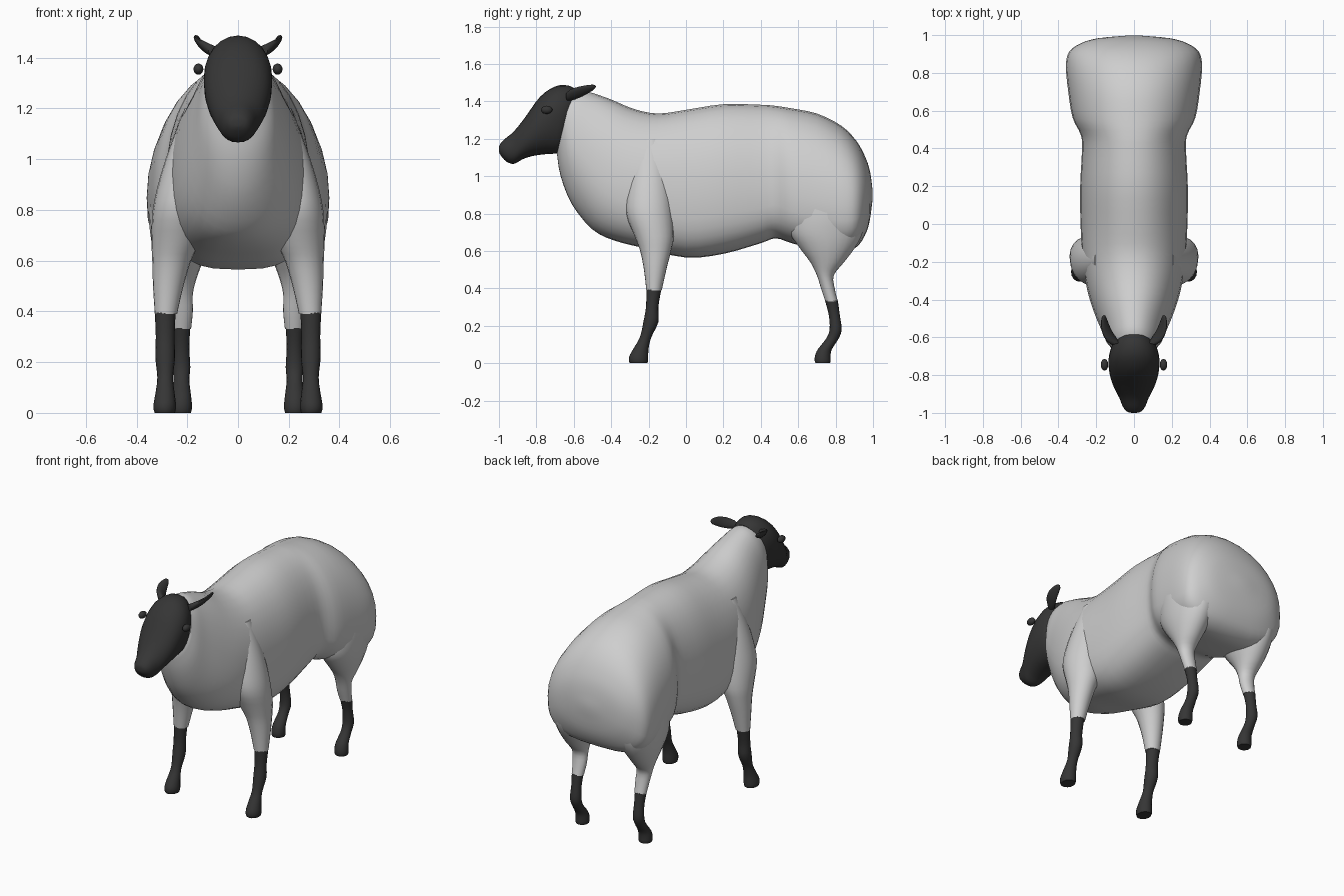
import bpy, bmesh, math
from mathutils import Vector


def material(name, v):
    m = bpy.data.materials.new(name)
    m.diffuse_color = (v, v, v, 1)
    return m


WOOL = material("pale_wool", 0.62)
DARK = material("dark_skin", 0.036)


def refine(rows, steps):
    """Catmull-Rom interpolation between rows of section values."""
    out = []
    for i in range(len(rows) - 1):
        a, b, c, d = (rows[max(i - 1, 0)], rows[i], rows[i + 1], rows[min(i + 2, len(rows) - 1)])
        for k in range(steps):
            t = k / steps
            out.append([0.5 * (2 * q + (r - p) * t + (2 * p - 5 * q + 4 * r - s) * t * t
                               + (3 * q - p - 3 * r + s) * t ** 3)
                        for p, q, r, s in zip(a, b, c, d)])
    return out + [list(rows[-1])]


def power(v, e):
    return math.copysign(abs(v) ** (2 / e), v)


def upright_ring(row, n):
    """Section from top point to bottom point: yt, zt, yb, zb, half width, widest height, lower squareness."""
    yt, zt, yb, zb, hw, mid, e = row
    pts = []
    for k in range(n):
        a = 2 * math.pi * k / n
        c, s = math.cos(a), math.sin(a)
        ex = 2.1 if s >= 0 else e
        f = mid + power(s, ex) * (1 - mid if s >= 0 else mid)
        pts.append((hw * power(c, ex), yb + (yt - yb) * f, zb + (zt - zb) * f))
    return pts


def level_ring(row, n):
    """Horizontal oval: z, y range, x range."""
    z, y0, y1, x0, x1 = row
    return [((x0 + x1) / 2 + (x1 - x0) / 2 * math.cos(2 * math.pi * k / n),
             (y0 + y1) / 2 + (y1 - y0) / 2 * math.sin(2 * math.pi * k / n), z) for k in range(n)]


def loft(name, rows, ring, mat, n=24, steps=3, mirror=False):
    bm = bmesh.new()
    rings = [[bm.verts.new(p) for p in ring(r, n)] for r in refine(rows, steps)]
    for a, b in zip(rings, rings[1:]):
        for k in range(n):
            bm.faces.new((a[k], a[(k + 1) % n], b[(k + 1) % n], b[k]))
    bm.faces.new(rings[0])
    bm.faces.new(rings[-1])
    return finish(name, bm, mat, mirror)


def finish(name, bm, mat, mirror):
    bmesh.ops.recalc_face_normals(bm, faces=bm.faces)
    me = bpy.data.meshes.new(name)
    bm.to_mesh(me)
    bm.free()
    me.materials.append(mat)
    ob = bpy.data.objects.new(name, me)
    bpy.context.collection.objects.link(ob)
    if mirror:
        ob.modifiers.new("mirror", "MIRROR").use_mirror_merge = False
    bpy.ops.object.select_all(action="DESELECT")
    ob.select_set(True)
    bpy.context.view_layer.objects.active = ob
    bpy.ops.object.shade_smooth_by_angle(angle=math.radians(50))
    return ob


# Woolly body, neck to rump
loft("body", [
    (-.61, 1.455, -.69, 1.12, .118, .5, 2),
    (-.56, 1.46, -.67, 1.0, .145, .45, 2),
    (-.50, 1.445, -.61, .85, .172, .45, 2),
    (-.40, 1.41, -.50, .715, .215, .42, 2.2),
    (-.28, 1.36, -.38, .655, .25, .42, 2.5),
    (-.15, 1.335, -.22, .615, .272, .42, 2.8),
    (.0, 1.355, .0, .565, .283, .4, 3),
    (.2, 1.385, .2, .585, .285, .4, 3),
    (.4, 1.382, .4, .642, .275, .38, 3),
    (.47, 1.377, .48, .668, .283, .38, 3),
    (.55, 1.365, .57, .64, .325, .36, 3),
    (.7, 1.335, .7, .61, .348, .36, 3),
    (.83, 1.27, .83, .59, .36, .38, 3),
    (.91, 1.19, .91, .62, .345, .4, 3),
    (.96, 1.10, .955, .68, .28, .45, 2.6),
    (.985, 1.02, .982, .76, .19, .45, 2.3),
    (.998, .92, .998, .88, .03, .5, 2)], upright_ring, WOOL, n=32)

# Dark face, poll to muzzle
loft("head", [
    (-.585, 1.462, -.672, 1.135, .10, .55, 2.2),
    (-.63, 1.485, -.69, 1.122, .122, .55, 2.2),
    (-.70, 1.48, -.75, 1.118, .135, .55, 2.2),
    (-.78, 1.425, -.82, 1.108, .128, .5, 2.2),
    (-.86, 1.315, -.875, 1.09, .105, .5, 2.2),
    (-.92, 1.24, -.92, 1.066, .078, .5, 2.2),
    (-.97, 1.198, -.96, 1.078, .06, .5, 2.2),
    (-.995, 1.17, -.99, 1.11, .038, .5, 2.2),
    (-1.0, 1.15, -1.0, 1.13, .01, .5, 2)], upright_ring, DARK, n=24)

# Front legs: shoulder in wool, shin and hoof dark
loft("front_shoulder", [
    (1.2, -.24, -.14, .15, .21), (1.05, -.29, -.10, .12, .268),
    (.92, -.315, -.08, .12, .31), (.8, -.32, -.07, .13, .336),
    (.68, -.275, -.065, .15, .341), (.6, -.245, -.08, .185, .338),
    (.5, -.225, -.105, .215, .335), (.39, -.212, -.13, .24, .328)],
    level_ring, WOOL, n=20, mirror=True)
loft("front_shin", [
    (.395, -.212, -.132, .246, .328), (.3, -.214, -.148, .25, .324),
    (.22, -.228, -.148, .248, .326), (.14, -.246, -.185, .256, .318),
    (.08, -.28, -.2, .25, .325), (.04, -.302, -.202, .245, .332),
    (.015, -.305, -.203, .245, .333), (0, -.3, -.206, .249, .328)],
    level_ring, DARK, n=16, mirror=True)

# Hind legs: thigh in wool, shin and hoof dark
loft("hind_thigh", [
    (.95, .56, .92, .10, .34), (.8, .55, .955, .09, .352),
    (.7, .555, .945, .11, .345), (.62, .605, .905, .13, .33),
    (.54, .665, .845, .16, .305), (.47, .70, .79, .178, .28),
    (.4, .722, .795, .178, .268), (.33, .745, .812, .185, .26)],
    level_ring, WOOL, n=20, mirror=True)
loft("hind_shin", [
    (.335, .743, .812, .188, .26), (.26, .763, .822, .192, .254),
    (.18, .768, .832, .188, .258), (.13, .748, .815, .192, .254),
    (.075, .705, .78, .186, .26), (.04, .69, .773, .182, .265),
    (.015, .688, .773, .182, .266), (0, .692, .77, .186, .262)],
    level_ring, DARK, n=16, mirror=True)


# Swept-back ears: flattened ovals along a short path
def ear_ring(row, n):
    x, y, z, w, h = row
    side = Vector((.6, -.2, .75)).normalized()
    flat = Vector((.75, -.25, -.6)).normalized()
    return [Vector((x, y, z)) + side * w * math.cos(2 * math.pi * k / n)
            + flat * h * math.sin(2 * math.pi * k / n) for k in range(n)]


loft("ear", [
    (.095, -.635, 1.425, .025, .02), (.12, -.61, 1.436, .036, .017),
    (.143, -.57, 1.45, .036, .014), (.155, -.53, 1.464, .028, .012),
    (.16, -.495, 1.476, .016, .009), (.161, -.483, 1.48, .004, .003)],
    ear_ring, DARK, n=12, mirror=True)

# Eyes beside the face
bm = bmesh.new()
bmesh.ops.create_uvsphere(bm, u_segments=14, v_segments=8, radius=1)
for v in bm.verts:
    v.co = Vector((.156 + v.co.x * .02, -.745 + v.co.y * .031, 1.355 + v.co.z * .022))
finish("eye", bm, DARK, True)
